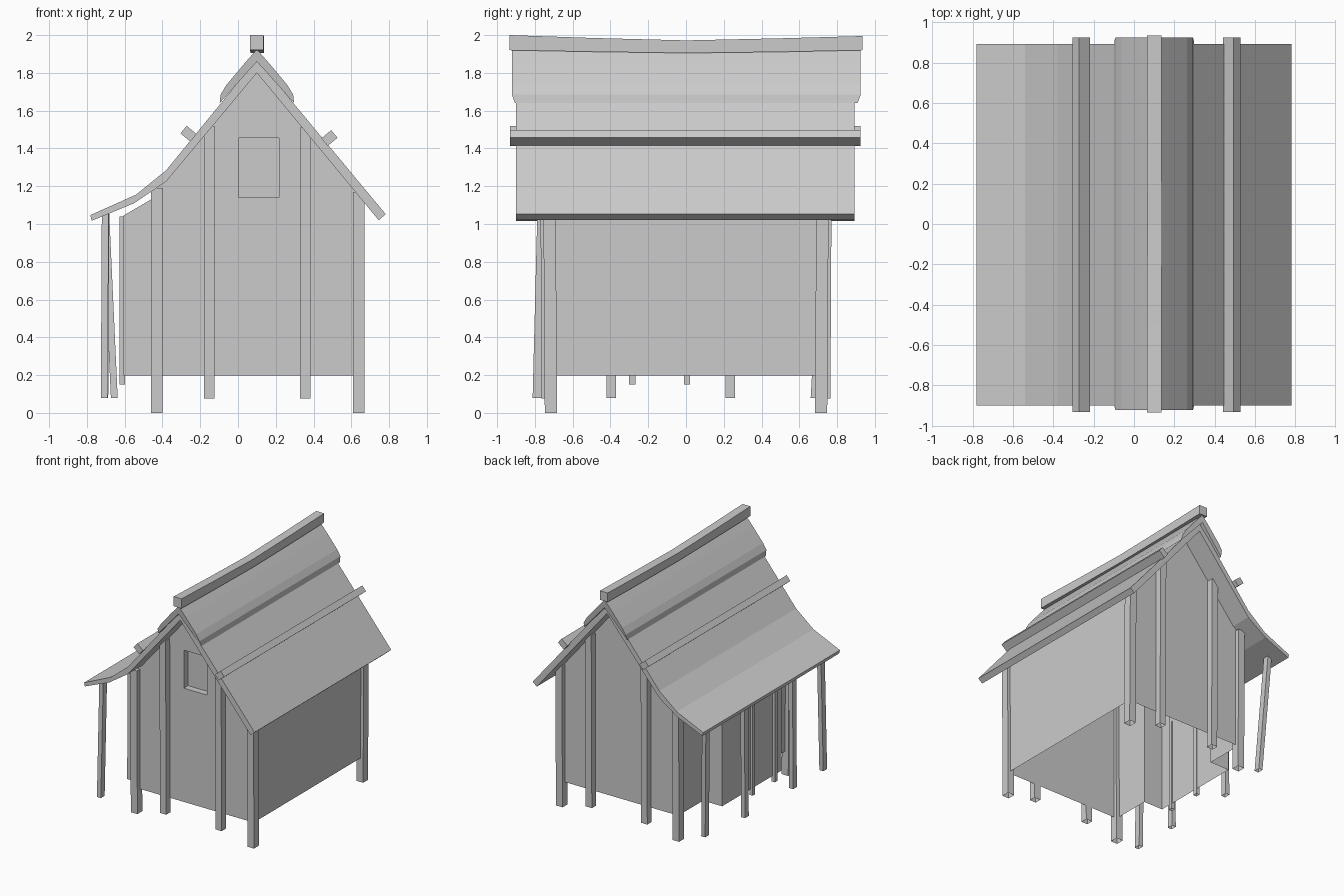
import bpy, bmesh
from mathutils import Vector

if "Cube" in bpy.data.objects:
    bpy.data.objects.remove(bpy.data.objects["Cube"])


def mesh_object(name, verts, faces):
    me = bpy.data.meshes.new(name)
    me.from_pydata(verts, [], faces)
    bm = bmesh.new()
    bm.from_mesh(me)
    bmesh.ops.recalc_face_normals(bm, faces=bm.faces)
    bm.to_mesh(me)
    bm.free()
    ob = bpy.data.objects.new(name, me)
    bpy.context.collection.objects.link(ob)
    return ob


def loft(name, sections):
    """Join closed rings of equal point count and cap both ends."""
    n = len(sections[0])
    verts = [p for s in sections for p in s]
    faces = [tuple(range(n)), tuple(range(len(verts) - n, len(verts)))]
    for k in range(len(sections) - 1):
        for i in range(n):
            j = (i + 1) % n
            faces.append((k * n + i, k * n + j, k * n + n + j, k * n + n + i))
    return mesh_object(name, verts, faces)


def prism(name, profile, y0, y1):
    """Extrude an (x, z) profile along y."""
    return loft(name, [[(x, y, z) for x, z in profile] for y in (y0, y1)])


def drop_faces(ob, test):
    """Delete the faces for which test(face normal, face centre) is true."""
    bm = bmesh.new()
    bm.from_mesh(ob.data)
    bm.normal_update()
    gone = [f for f in bm.faces if test(f.normal, f.calc_center_median())]
    bmesh.ops.delete(bm, geom=gone, context='FACES')
    bm.to_mesh(ob.data)
    bm.free()


def post(name, bottom, top, wx, wy):
    """Four-sided post, open at the foot."""
    ring = ((-wx / 2, -wy / 2), (wx / 2, -wy / 2), (wx / 2, wy / 2), (-wx / 2, wy / 2))
    ob = loft(name, [[(p[0] + a, p[1] + b, p[2]) for a, b in ring] for p in (bottom, top)])
    drop_faces(ob, lambda n, c: n.z < -0.9)
    return ob


RIDGE_X = 0.10
under = [(0.745, 1.02), (0.10, 1.80), (-0.38, 1.225), (-0.55, 1.11), (-0.775, 1.017)]
upper = [(-0.782, 1.047), (-0.54, 1.155), (-0.38, 1.285), (0.10, 1.872), (0.782, 1.052)]

# Main house body with gable ends
wall = prism("house_walls", [(-0.43, 0.197), (0.645, 0.197), (0.645, 1.15), (0.10, 1.81),
                             (-0.38, 1.235), (-0.43, 1.20)], -0.715, 0.715)

# Recessed front window
cutter = prism("window_cutter", [(0.003, 1.14), (0.217, 1.14), (0.217, 1.455), (0.003, 1.455)], -0.9, -0.66)
cut = wall.modifiers.new("window", 'BOOLEAN')
cut.object = cutter
cut.operation = 'DIFFERENCE'
cut.solver = 'EXACT'
bpy.context.view_layer.update()
wall.data = bpy.data.meshes.new_from_object(wall.evaluated_get(bpy.context.evaluated_depsgraph_get()))
wall.modifiers.clear()
bpy.data.objects.remove(cutter)

# Hollow shell: no floor, no ceiling, left side open towards the annex
drop_faces(wall, lambda n, c: c.z < 0.25 or (n.z > 0.3 and c.y > -0.5) or (n.x < -0.9 and c.x < -0.4))
strips = []
for y0, y1 in ((-0.715, -0.39), (0.39, 0.715)):
    strips += [(-0.43, y1, 0.197), (-0.43, y0, 0.197), (-0.43, y0, 1.2), (-0.43, y1, 1.2)]
mesh_object("left_wall", strips, [(0, 1, 2, 3), (4, 5, 6, 7)])

# Side annex under the swept eave, with a door frame
annex = prism("side_annex", [(-0.605, 0.197), (-0.43, 0.197), (-0.43, 1.145), (-0.46, 1.13), (-0.605, 1.045)],
              -0.39, 0.39)
drop_faces(annex, lambda n, c: n.z < -0.9 or n.x > 0.9)
for y in (-0.285, 0.005):
    post("door_post", (-0.612, y, 0.15), (-0.612, y, 1.04), 0.03, 0.033)
post("door_lintel", (-0.612, -0.14, 0.91), (-0.612, -0.14, 0.94), 0.028, 0.28)

# Gable posts: corners reach the ground, the inner ones stop short
for side, label in ((-1, "front"), (1, "back")):
    for x, z0, z1, w in ((-0.43, 0.0, 1.19, 0.06), (0.64, 0.0, 1.17, 0.06),
                         (-0.152, 0.075, 1.52, 0.056), (0.357, 0.075, 1.51, 0.056)):
        y = 0.715 if z0 == 0 else 0.737
        post(label + "_post", (x, side * y, z0), (x, side * (y + 0.008), z1), w, 0.065 if z0 == 0 else 0.055)

# Leaning posts that carry the left eave
for bx, by, tx, ty in ((-0.708, -0.787, -0.703, -0.762), (-0.705, -0.395, -0.70, -0.395),
                       (-0.705, 0.235, -0.70, 0.235), (-0.655, 0.685, -0.70, 0.74)):
    post("eave_post", (bx, by, 0.08), (tx, ty, 1.06), 0.036, 0.05)

# Roof shell, straight on the right and swept out on the left
prism("roof", under + upper, -0.90, 0.892)

# Thicker ridge cover with rounded lower lips
half = [(0.17, 1.845), (0.262, 1.735), (0.292, 1.685), (0.297, 1.64)]
mirror = [(2 * RIDGE_X - x, z) for x, z in reversed(half)]
cover = [(0.10, 1.925)] + half + [(0.10, 1.86)] + mirror
rings = []
for y in (-0.922, 0.925):
    rings.append([(x, y if z > 1.66 else y * 0.982, z) for x, z in cover])
loft("ridge_cover", rings)

# Sagging ridge beam
beam = []
for y, z0, z1, x in ((-0.935, 1.92, 2.0, 0.10), (-0.5, 1.912, 1.985, 0.101), (0.0, 1.905, 1.972, 0.102),
                     (0.5, 1.911, 1.983, 0.101), (0.935, 1.92, 1.995, 0.10)):
    beam.append([(x - 0.036, y, z0), (x + 0.036, y, z0), (x + 0.036, y, z1), (x - 0.036, y, z1)])
loft("ridge_beam", beam)

# Roof battens lying along each slope
for name, cx, cz, s in (("right_batten", 0.484, 1.455, 1), ("left_batten", -0.262, 1.478, -1)):
    along, out = Vector((s * 0.64, -0.77)) * 0.026, Vector((s * 0.77, 0.64)) * 0.034
    c = Vector((cx, cz))
    prism(name, [tuple(c + a * along + b * out) for a, b in ((-1, -1), (1, -1), (1, 1), (-1, 1))], -0.932, 0.925)
